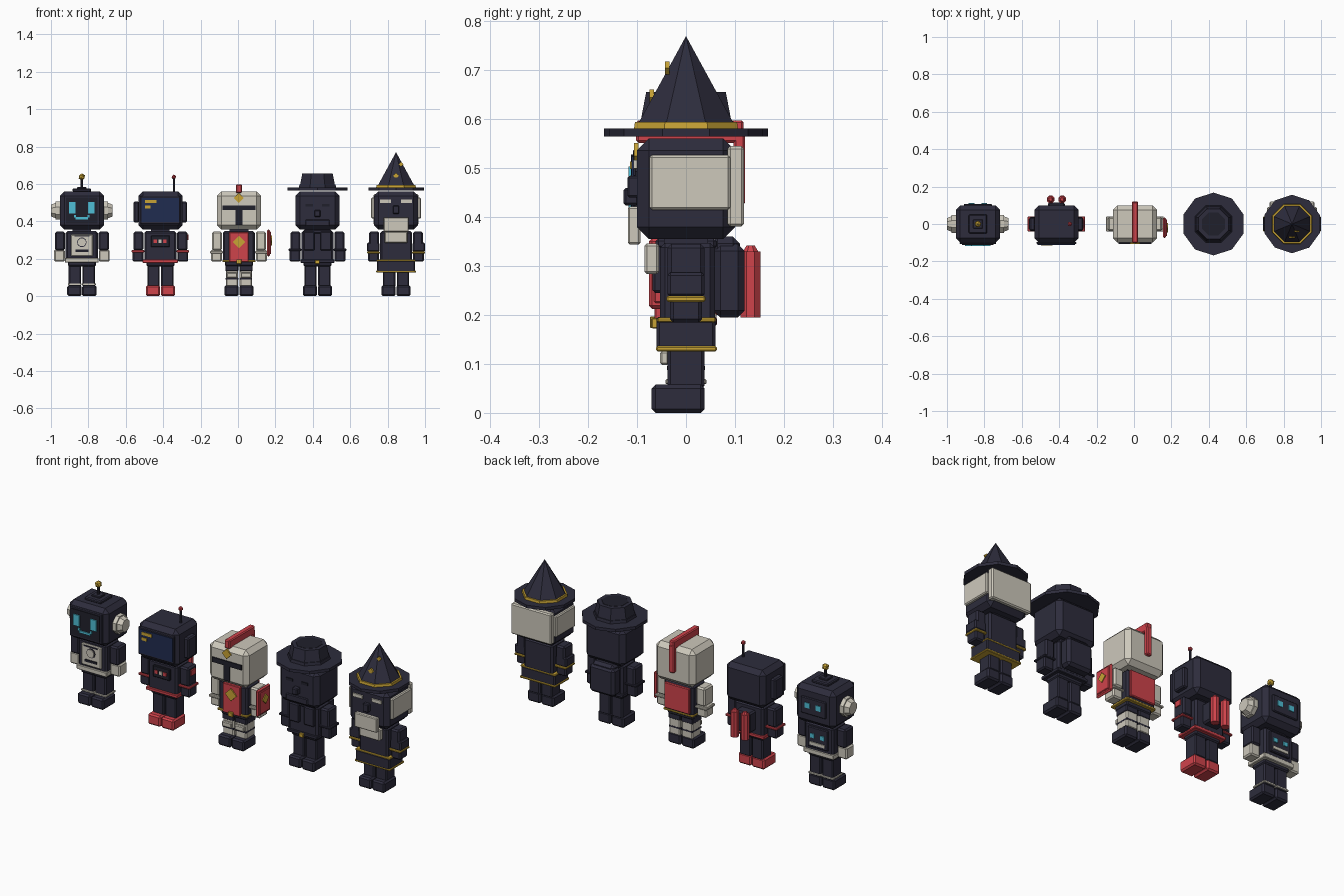
import bpy, bmesh, math
from mathutils import Matrix, Vector

cube = bpy.data.objects.get("Cube")
if cube:
    bpy.data.objects.remove(cube, do_unlink=True)


def material(name, hexcode):
    srgb = [int(hexcode[i:i + 2], 16) / 255 for i in (0, 2, 4)]
    colour = [((c + .055) / 1.055) ** 2.4 for c in srgb] + [1]
    mat = bpy.data.materials.new(name)
    mat.use_nodes = True
    mat.diffuse_color = colour
    mat.node_tree.nodes["Principled BSDF"].inputs["Base Color"].default_value = colour
    return mat


DARK = material("charcoal", "2d2c3c")
BLACK = material("near_black", "20202b")
WHITE = material("bone_white", "cdc8bb")
RED = material("red", "cf434b")
GOLD = material("gold", "c9a435")
CYAN = material("cyan", "4fbfd6")
NAVY = material("screen_navy", "202c50")

figure = {"name": "", "x": 0}


def finish(name, bm, mat, bevel=0, mirror=False):
    """Turn a bmesh into an object of the current figure."""
    bmesh.ops.recalc_face_normals(bm, faces=bm.faces)
    mesh = bpy.data.meshes.new(name)
    bm.to_mesh(mesh)
    bm.free()
    mesh.materials.append(mat)
    obj = bpy.data.objects.new(figure["name"] + "_" + name, mesh)
    bpy.context.collection.objects.link(obj)
    obj.location.x = figure["x"]
    if bevel:
        mod = obj.modifiers.new("chamfer", "BEVEL")
        mod.width, mod.segments = bevel, 1
    if mirror:
        obj.modifiers.new("mirror", "MIRROR")
    return obj


def box(name, mat, centre, size, bevel=0.0, mirror=False):
    bm = bmesh.new()
    bmesh.ops.create_cube(bm, size=1, matrix=Matrix.Translation(centre) @ Matrix.Diagonal((*size, 1)))
    return finish(name, bm, mat, bevel, mirror)


def tube(name, mat, centre, r_low, r_top, depth, sides=8, axis="Z", mirror=False, turn=None):
    bm = bmesh.new()
    turn = math.pi / sides if turn is None else turn
    aim = {"X": Matrix.Rotation(math.pi / 2, 4, "Y"),
           "Y": Matrix.Rotation(math.pi / 2, 4, "X"), "Z": Matrix()}[axis]
    bmesh.ops.create_cone(bm, cap_ends=True, segments=sides, radius1=r_low, radius2=r_top, depth=depth,
                          matrix=Matrix.Translation(centre) @ aim @ Matrix.Rotation(turn, 4, "Z"))
    return finish(name, bm, mat, mirror=mirror)


def ball(name, mat, centre, radius):
    bm = bmesh.new()
    bmesh.ops.create_icosphere(bm, subdivisions=1, radius=radius, matrix=Matrix.Translation(centre))
    return finish(name, bm, mat)


def diamond(name, mat, centre, radius, axis="Y"):
    return tube(name, mat, centre, radius, radius, .009, 4, axis, turn=0)


def body(name, x, head=DARK, boots=DARK, legs=DARK, arms=DARK, hands=DARK):
    """Parts shared by every figure."""
    figure.update(name=name, x=x)
    box("head", head, (0, 0, .458), (.236, .2, .205), .024)
    box("neck", DARK, (0, 0, .35), (.1, .09, .04))
    box("torso", DARK, (0, .003, .265), (.172, .112, .165), .01)
    box("pelvis", DARK, (0, 0, .18), (.15, .09, .04), .006)
    box("leg", legs, (.037, 0, .115), (.066, .076, .13), .006, True)
    box("boot", boots, (.04, -.016, .029), (.076, .108, .058), .008, True)
    box("upper_arm", arms, (.117, 0, .295), (.054, .076, .1), .008, True)
    box("forearm", hands, (.12, 0, .217), (.058, .066, .065), .007, True)


def belt(name, mat, z, width, depth, height=.014):
    box(name, mat, (0, .001, z), (width, depth, height), .003)


def cuffs(mat, z=.235):
    box("cuff", mat, (.12, 0, z), (.068, .08, .012), .003, True)


# Figure with round ears, glowing face and a chest panel
body("ear_robot", -.835, hands=WHITE)
box("face_frame", DARK, (0, -.102, .458), (.195, .012, .165), .004)
box("face_screen", BLACK, (0, -.109, .458), (.17, .006, .14))
box("eye", CYAN, (.051, -.114, .473), (.036, .008, .06), 0, True)
box("smile", CYAN, (0, -.114, .417), (.065, .008, .012))
box("smile_end", CYAN, (.036, -.114, .428), (.012, .008, .014), 0, True)
tube("ear_base", WHITE, (.127, 0, .458), .052, .052, .025, axis="X", mirror=True)
tube("ear_cap", WHITE, (.151, 0, .458), .046, .034, .028, axis="X", mirror=True)
box("antenna_base", DARK, (0, 0, .567), (.1, .1, .018), .005)
box("antenna_step", DARK, (0, 0, .578), (.05, .05, .012), .003)
tube("antenna_rod", DARK, (0, 0, .6), .007, .007, .05)
ball("antenna_ball", GOLD, (0, 0, .638), .019)
box("chest_panel", WHITE, (0, -.056, .272), (.118, .014, .115), .004)
tube("dial_rim", DARK, (0, -.064, .288), .026, .026, .004, 10, "Y")
tube("dial", WHITE, (0, -.067, .288), .022, .022, .008, 10, "Y")
box("speaker_slot", BLACK, (0, -.065, .243), (.07, .006, .012))
box("top_slot", DARK, (0, -.065, .321), (.08, .006, .006))
belt("belt", WHITE, .192, .18, .122, .026)
box("ankle_ring", WHITE, (.038, 0, .064), (.074, .084, .01), .002, True)
box("back_head_plate", DARK, (0, .102, .458), (.15, .012, .09), .004)
box("back_head_light", CYAN, (.034, .108, .462), (.03, .008, .028), 0, True)
box("back_panel", DARK, (0, .062, .275), (.12, .014, .11), .004)
box("back_light", CYAN, (.03, .07, .285), (.024, .008, .022), 0, True)
box("back_vent", WHITE, (0, .07, .243), (.09, .008, .016))

# Figure with a screen head and twin jet tanks
body("screen_robot", -.415, boots=RED)
box("screen_frame", DARK, (0, -.101, .46), (.215, .012, .15), .004)
box("screen", NAVY, (0, -.108, .46), (.2, .006, .128))
box("text_line_long", GOLD, (-.051, -.112, .506), (.06, .005, .016))
box("text_line_short", GOLD, (-.067, -.112, .477), (.028, .005, .016))
box("side_pad", DARK, (.128, 0, .45), (.03, .07, .11), .006, True)
tube("antenna_rod", DARK, (.072, 0, .592), .006, .006, .075)
ball("antenna_ball", RED, (.072, 0, .637), .013)
box("chest_plate", BLACK, (0, -.056, .293), (.1, .014, .062), .003)
for number, (offset, mat) in enumerate(((-.028, RED), (-.002, WHITE), (.024, RED))):
    box(f"chest_light_{number}", mat, (offset, -.064, .293), (.018, .008, .018))
belt("belt", RED, .187, .19, .124, .018)
cuffs(RED, .24)
box("shoulder_patch", RED, (.146, 0, .315), (.008, .036, .03))
box("tank_mount", DARK, (0, .085, .27), (.09, .06, .11), .008)
tube("tank", RED, (.031, .132, .262), .022, .022, .135, 8, mirror=True)
tube("tank_cap", RED, (.031, .132, .335), .018, .009, .014, 8, mirror=True)

# Armoured figure with crest, tabard, cape and shield
body("knight", .005, head=WHITE, legs=WHITE, arms=WHITE, hands=WHITE)
box("visor_slot", BLACK, (0, -.102, .473), (.175, .008, .026))
box("visor_nose", BLACK, (0, -.102, .425), (.036, .008, .09))
diamond("brow_diamond", GOLD, (0, -.102, .525), .027)
box("crest_top", RED, (0, .008, .575), (.032, .22, .046), .005)
box("crest_back", RED, (0, .109, .5), (.032, .024, .15), .005)
box("tabard", RED, (0, -.056, .262), (.104, .016, .16), .003)
diamond("tabard_diamond", GOLD, (0, -.066, .29), .034)
belt("belt", GOLD, .188, .178, .12, .012)
box("buckle", GOLD, (0, -.068, .185), (.028, .012, .024), .002)
box("cape", RED, (0, .066, .27), (.15, .014, .14), .004)
box("hip", DARK, (.038, 0, .158), (.07, .08, .05), .004, True)
box("knee_plate", WHITE, (.038, -.044, .112), (.056, .018, .028), .004, True)
box("knee_band", DARK, (.037, 0, .092), (.067, .078, .008), 0, True)
cuffs(WHITE)
box("shield_rim", RED, (.158, -.02, .285), (.016, .112, .145), .007)
box("shield_face", RED, (.168, -.02, .285), (.008, .09, .12), .003)
diamond("shield_boss", GOLD, (.172, -.02, .298), .026, "X")

# Dark figure with a brimmed hat and a pack
body("hat_robot", .425)
tube("hat_brim", DARK, (0, 0, .573), .168, .168, .016, 10, turn=0)
tube("hat_band", DARK, (0, 0, .588), .108, .105, .016)
tube("hat_crown", DARK, (0, 0, .622), .102, .088, .068)
tube("hat_dent", BLACK, (0, 0, .655), .07, .066, .004)
box("nose", DARK, (0, -.112, .442), (.034, .032, .036), .005)
box("eye_slit", BLACK, (.045, -.101, .487), (.04, .006, .014), 0, True)
box("jaw", DARK, (0, -.1, .392), (.13, .014, .035), .004)
box("lapel", DARK, (.045, -.058, .295), (.06, .02, .1), .005, True)
box("collar", DARK, (0, 0, .346), (.15, .125, .022), .006)
belt("belt", DARK, .187, .182, .122, .018)
box("buckle", GOLD, (0, -.064, .183), (.024, .012, .022), .002)
cuffs(DARK, .248)
box("pack", DARK, (0, .088, .27), (.15, .064, .15), .014)
box("pack_flap", DARK, (0, .08, .335), (.13, .06, .05), .014)

# Bearded figure with a pointed hat and a robe
body("wizard", .845)
tube("hat_brim", DARK, (0, 0, .573), .156, .156, .016, 10, turn=0)
tube("hat_ring", GOLD, (0, 0, .587), .115, .113, .014)
tube("hat_cone", DARK, (0, 0, .682), .104, 0, .176)
for name, x, y, z, size in (("low", 0, -.07, .645, .016), ("high", .026, -.038, .705, .013)):
    star = diamond("hat_star_" + name, GOLD, Vector((x, y, z)), size)
box("hair_side", WHITE, (.123, .008, .471), (.02, .165, .112), .005, True)
box("hair_back", WHITE, (0, .102, .463), (.24, .034, .165), .006)
box("brow", WHITE, (.056, -.102, .508), (.058, .01, .018), 0, True)
box("nose", DARK, (0, -.108, .462), (.034, .024, .044), .004)
box("beard_upper", WHITE, (0, -.106, .383), (.134, .026, .078), .004)
box("beard_lower", WHITE, (0, -.07, .315), (.122, .03, .062), .005)
box("robe_skirt", DARK, (0, 0, .16), (.204, .12, .062), .006)
belt("robe_hem", GOLD, .131, .212, .124, .011)
belt("waist_band", GOLD, .19, .208, .12, .01)
box("sleeve", DARK, (.122, 0, .262), (.066, .076, .05), .006, True)
cuffs(GOLD, .233)
